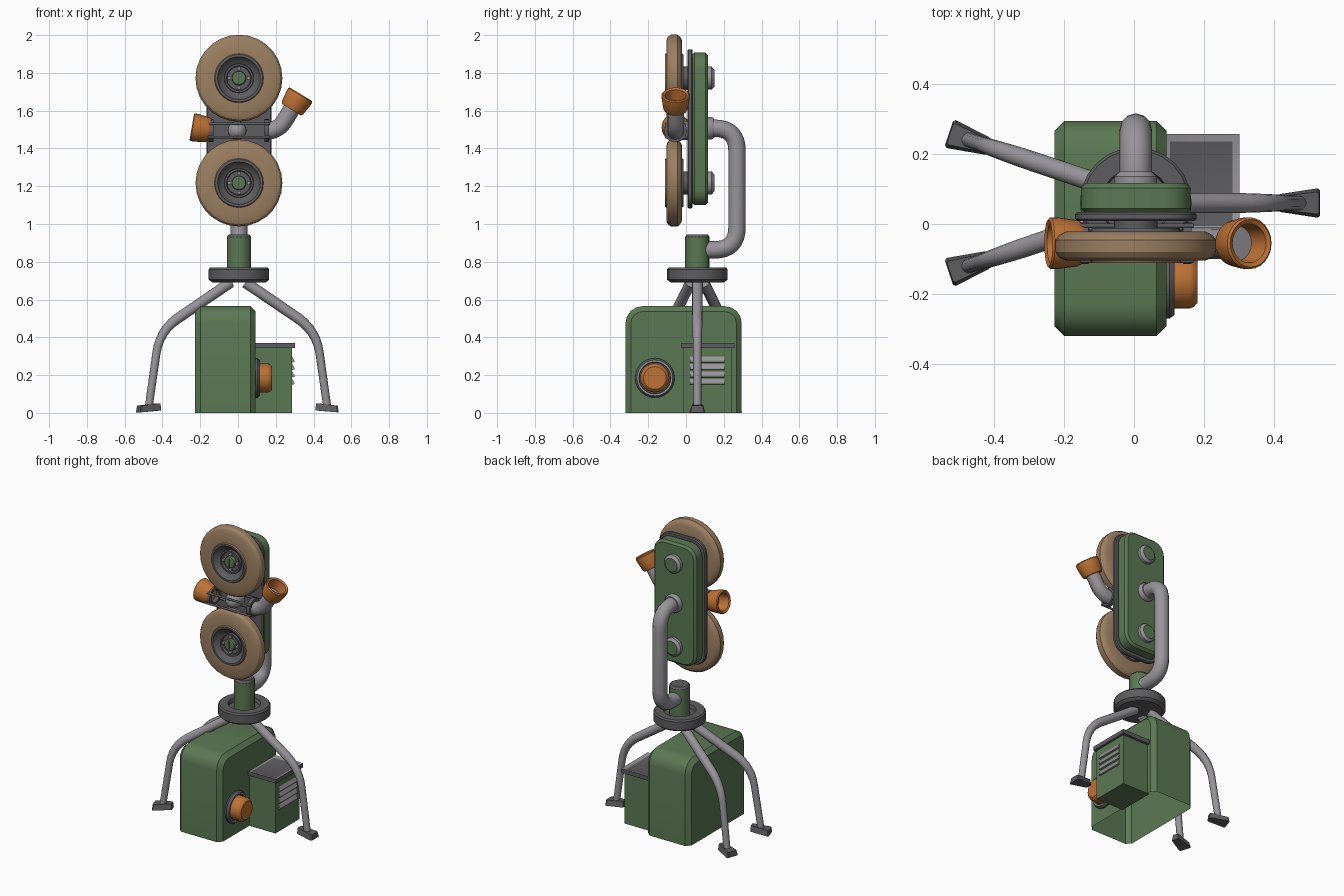
import bpy, bmesh, math
from mathutils import Vector

if "Cube" in bpy.data.objects:
    bpy.data.objects.remove(bpy.data.objects["Cube"])


def material(name, rgb):
    m = bpy.data.materials.new(name)
    m.diffuse_color = (*rgb, 1)
    m.use_nodes = True
    m.node_tree.nodes["Principled BSDF"].inputs["Base Color"].default_value = m.diffuse_color
    return m


GREEN = material("olive green", (0.105, 0.19, 0.088))
TAN = material("tan rubber", (0.33, 0.215, 0.12))
ORANGE = material("copper orange", (0.52, 0.17, 0.035))
LIGHT = material("light grey metal", (0.31, 0.30, 0.32))
DARK = material("dark grey metal", (0.11, 0.11, 0.115))
CX, CZ = 0.005, 1.505      # centre of the head


def finish(name, bm, mats, recalc=True, angle=32):
    if recalc:
        bmesh.ops.recalc_face_normals(bm, faces=bm.faces[:])
    me = bpy.data.meshes.new(name)
    bm.to_mesh(me)
    bm.free()
    ob = bpy.data.objects.new(name, me)
    bpy.context.collection.objects.link(ob)
    for m in mats:
        me.materials.append(m)
    smooth(ob, angle)
    return ob


def smooth(ob, angle=32):
    bpy.ops.object.select_all(action='DESELECT')
    ob.select_set(True)
    bpy.context.view_layer.objects.active = ob
    bpy.ops.object.shade_smooth_by_angle(angle=math.radians(angle))


def lathe(name, profile, origin, axis, mats, idx=None, segs=24):
    """Spin (radius, height) points round an axis; idx gives a material per band."""
    bm = bmesh.new()
    q = Vector((0, 0, 1)).rotation_difference(Vector(axis))
    rings = []
    for r, h in profile:
        n = segs if r > 1e-6 else 1
        rings.append([bm.verts.new(Vector(origin) + q @ Vector(
            (r * math.cos(math.tau * i / segs), r * math.sin(math.tau * i / segs), h)))
            for i in range(n)])
    for k in range(len(rings) - 1):
        a, b = rings[k], rings[k + 1]
        for i in range(segs):
            j = (i + 1) % segs
            vs = [a[i % len(a)], a[j % len(a)], b[j % len(b)], b[i % len(b)]]
            f = bm.faces.new(list(dict.fromkeys(vs)))
            f.material_index = idx[k] if idx else 0
    return finish(name, bm, mats)


def rounded(w0, w1, h0, h1, r, segs=4, bottom=True):
    """Rectangle outline with round corners (only the top ones if bottom is False)."""
    pts = []
    for cx, cy, a in ((w1 - r, h1 - r, 0), (w0 + r, h1 - r, 90),
                      (w0 + r, h0 + r, 180), (w1 - r, h0 + r, 270)):
        if a >= 180 and not bottom:
            pts.append((w0 if a == 180 else w1, h0))
            continue
        for i in range(segs + 1):
            t = math.radians(a + 90 * i / segs)
            pts.append((cx + r * math.cos(t), cy + r * math.sin(t)))
    return pts


def prism(name, outline, axis, lo, hi, mat, bevel=0.0, open_bottom=False):
    """Extrude an outline along x (outline is y,z), y (x,z) or z (x,y)."""
    def place(p, d):
        return {'x': (d, p[0], p[1]), 'y': (p[0], d, p[1]), 'z': (p[0], p[1], d)}[axis]
    bm = bmesh.new()
    a = [bm.verts.new(place(p, lo)) for p in outline]
    b = [bm.verts.new(place(p, hi)) for p in outline]
    n = len(a)
    caps = [bm.faces.new(a), bm.faces.new(b)]
    for i in range(n):
        bm.faces.new([a[i], a[(i + 1) % n], b[(i + 1) % n], b[i]])
    bmesh.ops.recalc_face_normals(bm, faces=bm.faces[:])
    cap_edges = {e for f in caps for e in f.edges}
    if open_bottom:
        bm.normal_update()
        bmesh.ops.delete(bm, geom=[f for f in bm.faces if f.normal.z < -0.9], context='FACES_ONLY')
    if bevel:
        edges = [e for e in cap_edges if not e.is_boundary]
        bmesh.ops.bevel(bm, geom=edges, offset=bevel, segments=1, affect='EDGES')
    return finish(name, bm, [mat], recalc=not open_bottom, angle=28)


def fillet(pts, r, segs=6):
    """Round the inner corners of a path."""
    pts = [Vector(p) for p in pts]
    out = [pts[0]]
    for a, b, c in zip(pts, pts[1:], pts[2:]):
        p, s = b + (a - b).normalized() * r, b + (c - b).normalized() * r
        out += [p.lerp(b, t).lerp(b.lerp(s, t), t) for t in (i / segs for i in range(segs + 1))]
    return out + [pts[-1]]


def tube(name, pts, r0, mat, r1=None):
    cu = bpy.data.curves.new(name, 'CURVE')
    cu.dimensions = '3D'
    cu.bevel_depth, cu.bevel_resolution, cu.use_fill_caps = r0, 4, True
    sp = cu.splines.new('POLY')
    sp.points.add(len(pts) - 1)
    for i, p in enumerate(pts):
        sp.points[i].co = (*p, 1)
        sp.points[i].radius = 1 + ((r1 or r0) / r0 - 1) * i / (len(pts) - 1)
    cu.materials.append(mat)
    ob = bpy.data.objects.new(name, cu)
    bpy.context.collection.objects.link(ob)
    bpy.ops.object.select_all(action='DESELECT')
    ob.select_set(True)
    bpy.context.view_layer.objects.active = ob
    bpy.ops.object.convert(target='MESH')
    smooth(bpy.context.view_layer.objects.active, 40)


# Main cabinet, open underneath
prism("cabinet", rounded(-0.32, 0.295, 0, 0.565, 0.09, bottom=False), 'x', -0.227, 0.093,
      GREEN, 0.028, open_bottom=True)

# Side box with recessed lid and louvres
prism("side_box", [(0.08, -0.013), (0.287, -0.013), (0.287, 0.24), (0.08, 0.24)], 'z', 0, 0.345, GREEN)
lid = bmesh.new()
bmesh.ops.create_cube(lid, size=1)
for v in lid.verts:
    v.co = (0.192 + v.co.x * 0.22, 0.115 + v.co.y * 0.284, 0.357 + v.co.z * 0.028)
top = max(lid.faces, key=lambda f: f.calc_center_median().z)
rim = bmesh.ops.inset_region(lid, faces=[top], thickness=0.03, depth=-0.008)
for f in lid.faces:
    f.material_index = 1
for f in rim['faces']:
    f.material_index = 0
finish("side_box_lid", lid, [LIGHT, DARK])
for i in range(4):
    z = 0.148 + i * 0.039
    prism(f"louvre_{i + 1}", [(0.28, z), (0.298, z + 0.004), (0.298, z + 0.012), (0.285, z + 0.036),
                              (0.28, z + 0.036)], 'y', 0.02, 0.205, LIGHT)

# Orange lamp on the cabinet side
lathe("lamp_ring", [(0, 0), (0.105, 0), (0.105, 0.012), (0.095, 0.026), (0.085, 0.026), (0.082, 0.015), (0, 0.015)],
      (0.09, -0.165, 0.185), (1, 0, 0), [DARK, LIGHT], [0, 0, 0, 1, 0, 0])
lathe("lamp", [(0, 0), (0.077, 0), (0.077, 0.065), (0.072, 0.078), (0.06, 0.088), (0, 0.088)],
      (0.093, -0.165, 0.185), (1, 0, 0), [ORANGE])

# Stand: collar and post
MY = 0.06
lathe("stand_collar", [(0, 0.69), (0.14, 0.69), (0.16, 0.705), (0.16, 0.76), (0.152, 0.77), (0.1, 0.77),
                       (0.095, 0.745), (0, 0.745)], (CX, MY, 0), (0, 0, 1), [DARK])
lathe("stand_post", [(0, 0.73), (0.064, 0.73), (0.064, 0.932), (0.055, 0.945), (0, 0.945)],
      (CX, MY, 0), (0, 0, 1), [GREEN, DARK], [0, 0, 1, 1], 20)


# Three bent legs with wedge feet
def leg(name, x_sign, spread):
    # spread is how far the foot drifts sideways; the root is offset the same way
    def at(r, z):
        return Vector((x_sign * r, MY + spread * (0.022 + 0.335 * r), z))
    tube(name, fillet([at(0.04, 0.69), at(0.415, 0.435), at(0.472, 0.035)], 0.12), 0.029, LIGHT, 0.021)
    d = (at(1, 0) - at(0, 0)).normalized()
    s = Vector((-d.y, d.x, 0))
    c = at(0.47, 0)
    bm = bmesh.new()
    outline = [(-0.06, 0.022), (-0.05, 0.026), (0.055, 0.042), (0.062, 0.036)]
    outline += [(u, -w) for u, w in reversed(outline)]
    low = [bm.verts.new(c + d * u + s * w + Vector((0, 0, 0.003 + (0.01 if u < 0 else 0)))) for u, w in outline]
    high = [bm.verts.new(c + d * u * 0.95 + s * w * 0.75 + Vector((0, 0, 0.051 if u < 0 else 0.038)))
            for u, w in outline]
    bm.faces.new(low)
    bm.faces.new(high)
    for i in range(8):
        bm.faces.new([low[i], low[(i + 1) % 8], high[(i + 1) % 8], high[i]])
    finish(name + "_foot", bm, [DARK])


leg("right_leg", 1, 0)
leg("left_back_leg", -1, 1)
leg("left_front_leg", -1, -1)

# Neck pipe from post to head
tube("neck_pipe", fillet([(CX, MY, 0.863), (CX, 0.27, 0.863), (CX, 0.27, 1.507), (CX, 0.1, 1.507)], 0.12, 8),
     0.046, LIGHT)
lathe("neck_socket", [(0, 0), (0.06, 0), (0.06, 0.025), (0.052, 0.038), (0, 0.038)],
      (CX, 0.11, 1.507), (0, 1, 0), [LIGHT])

# Head plates
prism("head_housing", rounded(CX - 0.157, CX + 0.157, 1.1, 1.907, 0.08), 'y', 0.03, 0.117, GREEN, 0.014)
prism("head_front_plate", rounded(CX - 0.173, CX + 0.173, 1.083, 1.925, 0.09), 'y', 0.008, 0.034, DARK, 0.006)

# Two wheels with hubs, bolts, axles and back knobs
for label, z in (("upper", 1.772), ("lower", 1.217)):
    lathe(label + "_wheel",
          [(0, 0.012), (0.125, 0.012), (0.13, 0.022), (0.2, 0.022), (0.219, 0.031), (0.23, 0.046), (0.23, 0.08),
           (0.219, 0.096), (0.2, 0.104), (0.13, 0.104), (0.126, 0.112), (0.113, 0.112), (0.1, 0.09), (0.078, 0.078),
           (0.076, 0.092), (0.066, 0.092), (0.062, 0.078), (0.038, 0.078), (0.036, 0.1), (0.03, 0.104), (0, 0.104)],
          (CX, 0, z), (0, -1, 0), [TAN, DARK, LIGHT, GREEN],
          [1, 1, 0, 0, 0, 0, 0, 0, 0, 0, 1, 1, 1, 1, 1, 1, 1, 3, 3, 3], 28)
    prism(label + "_hub_slot", [(CX - 0.004, z - 0.03), (CX + 0.004, z - 0.03), (CX + 0.004, z + 0.03),
                                (CX - 0.004, z + 0.03)], 'y', -0.107, -0.1, DARK)
    for i in range(4):
        a = math.tau * i / 4
        lathe(f"{label}_hub_bolt_{i + 1}", [(0, 0), (0.01, 0), (0.01, 0.018), (0, 0.022)],
              (CX + 0.051 * math.cos(a), -0.075, z + 0.051 * math.sin(a)), (0, -1, 0), [LIGHT], segs=8)
    lathe(label + "_axle", [(0, 0), (0.062, 0), (0.062, 0.04), (0, 0.04)], (CX, 0.02, z), (0, -1, 0), [DARK])
    lathe(label + "_back_knob", [(0, 0), (0.061, 0), (0.061, 0.026), (0.045, 0.04), (0, 0.04)],
          (CX, 0.11, z), (0, 1, 0), [LIGHT, GREEN], [0, 0, 0, 1], 16)

# Rod cage between the wheels, with central ball
AY = -0.055
for i, (dy, dz) in enumerate(((-1, -1), (-1, 1), (1, -1), (1, 1))):
    tube(f"cage_rod_{i + 1}", [Vector((-0.16, AY + dy * 0.05, 1.495 + dz * 0.035)),
                               Vector((0.17, AY + dy * 0.05, 1.495 + dz * 0.035))], 0.007, DARK)
lathe("cage_ball", [(0, 0), (0.05, 0), (0.05, 0.06)] +
      [(0.05 * math.cos(math.radians(t)), 0.06 + 0.05 * math.sin(math.radians(t))) for t in (18, 36, 54, 72)] +
      [(0, 0.11)], (CX - 0.01, 0.02, 1.495), (0, -1, 0), [LIGHT], segs=16)
for label, x in (("left", -0.155), ("right", 0.14)):
    lathe(label + "_cage_ring", [(0.042, 0), (0.06, 0), (0.06, 0.025), (0.042, 0.025), (0.042, 0)],
          (x, AY, 1.495), (1, 0, 0), [DARK])

# Left and right copper cups, hollow
CUP = [(0, 0), (0.06, 0), (0.066, 0.012), (0.074, 0.07), (0.074, 0.09), (0.068, 0.096), (0.056, 0.09),
       (0.05, 0.02), (0, 0.02)]
BANDS = [0, 0, 0, 0, 0, 0, 0, 1]
lathe("left_cup", CUP, (-0.15, AY, 1.497), (-0.985, 0, 0.17), [ORANGE, LIGHT], BANDS)
tube("right_elbow", fillet([(0.14, AY, 1.49), (0.212, AY, 1.49), (0.294, AY, 1.625)], 0.07), 0.045, LIGHT)
lathe("right_cup", CUP, (0.283, AY, 1.605), (0.52, 0, 0.854), [ORANGE, LIGHT], BANDS)
